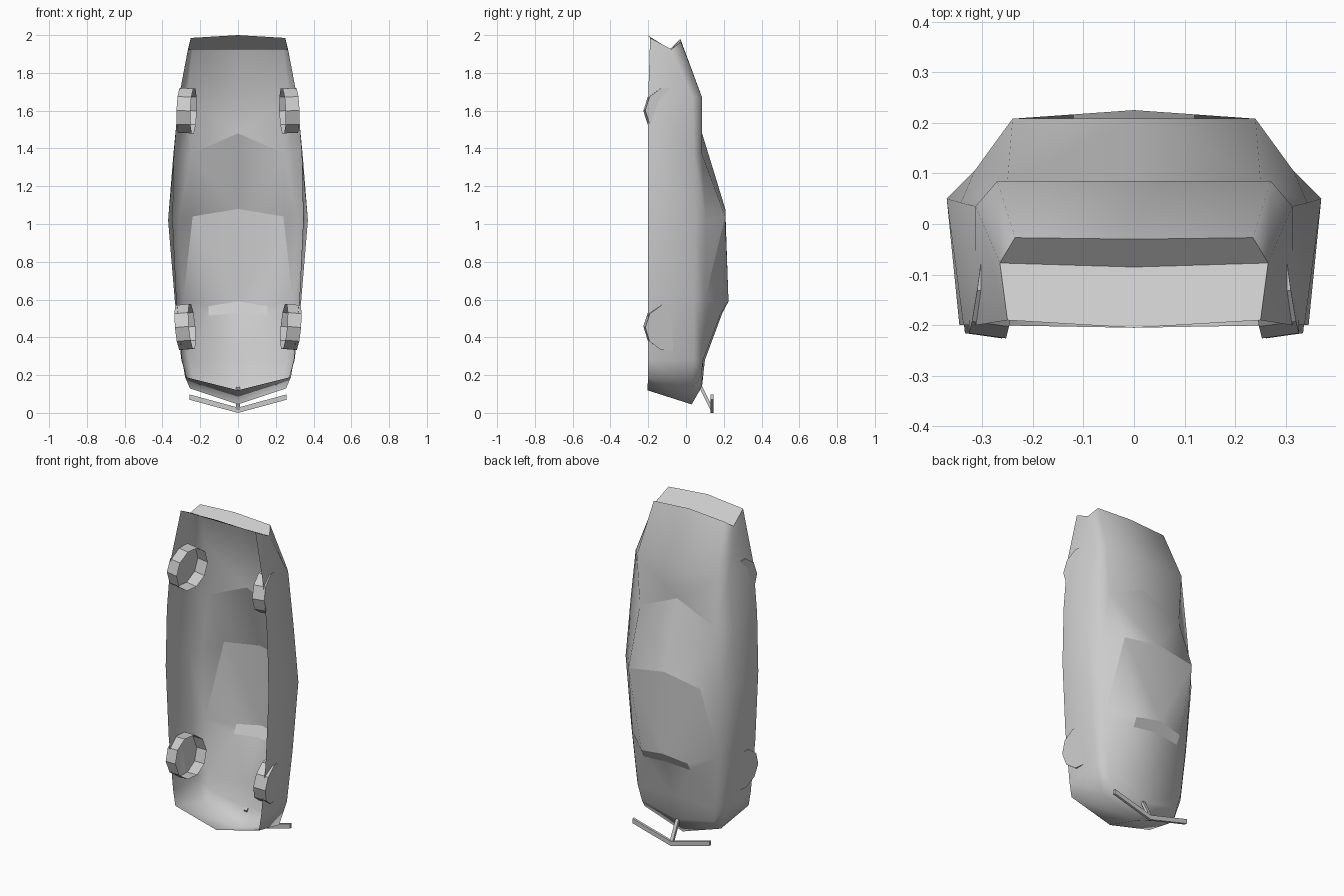
import bpy, bmesh, math
from mathutils import Vector, Matrix

if "Cube" in bpy.data.objects:
    bpy.data.objects.remove(bpy.data.objects["Cube"])

grey = bpy.data.materials.new("plain grey")
grey.use_nodes = True
grey.diffuse_color = (0.6, 0.6, 0.6, 1)
grey.node_tree.nodes["Principled BSDF"].inputs["Base Color"].default_value = (0.6, 0.6, 0.6, 1)


def add_object(name, bm, smooth=False):
    bmesh.ops.recalc_face_normals(bm, faces=bm.faces)
    for f in bm.faces:
        f.smooth = smooth
    mesh = bpy.data.meshes.new(name)
    bm.to_mesh(mesh)
    bm.free()
    mesh.materials.append(grey)
    obj = bpy.data.objects.new(name, mesh)
    bpy.context.collection.objects.link(obj)
    return obj


# Half cross-sections from nose to tail: bottom, shoulder, hood edge, centre
sections = {
    "n": [(.25, -.19, 1.985), (.265, -.077, 1.925), (.235, -.027, 1.965), (0, -.03, 1.98)],
    "f": [(.312, -.2, 1.67), (.313, .035, 1.67), (.27, .085, 1.67), (0, .085, 1.67)],
    "w": [(.337, -.2, 1.37), (.342, .042, 1.37), (.25, .085, 1.37), (0, .085, 1.48)],
    "m": [(.345, -.2, 1.02), (.37, .05, 1.02), (.315, .105, 1.02), (0, .208, 1.08)],
    "r": [(.325, -.2, .6), (.335, .045, .6), (.29, .1, .6), (0, .225, .59)],
    "d": [(.295, -.2, .28), (.3, .04, .28), (.26, .09, .28), (0, .1, .28)],
    "t": [(.28, -.2, .19), (.255, .03, .13), (.24, .08, .19), (0, .085, .14)],
}
points = {s + k: p for s, row in sections.items() for k, p in zip("BSHC", row)}
# Roof corners, rear lip, and centre points of the nose and tail panels
points.update({
    "mR": (.24, .208, 1.04), "rR": (.155, .207, .565),
    "sR": (.155, .18, .515), "sC": (0, .193, .53),
    "nX": (0, -.085, 1.925), "nY": (0, -.205, 2.0),
    "tX": (0, .03, .045), "tY": (0, -.205, .12),
})

# Body shell, open underneath, built as a half and mirrored
bm = bmesh.new()
v = {k: bm.verts.new(p) for k, p in points.items()}
stations = "nfwmrdt"
faces = []
for a, b in zip(stations, stations[1:]):
    for lo, hi in ("BS", "SH"):
        faces.append([a + lo, a + hi, b + hi, b + lo])
for a, b in ("nf", "fw", "dt"):
    faces.append([a + "H", a + "C", b + "C", b + "H"])
faces += [s.split() for s in (
    "wH wC mC mR", "wH mR mH", "mH mR rH",           # windscreen and side windows
    "mR mC rC rR", "mR rR rH",                       # roof
    "rR rC sC sR", "rH rR sR dH", "sR sC dC dH",     # rear lip and deck
    "nB nY nX nS", "nS nX nC nH",                    # nose panels
    "tB tS tX tY", "tS tH tC tX")]                   # tail panels
for f in faces:
    bm.faces.new([v[k] for k in f])
body = add_object("body_shell", bm, smooth=True)
mirror = body.modifiers.new("mirror", 'MIRROR')
mirror.use_clip = True

# Creases around the glass, roof, rear lip and nose
creases = ("wC wH", "mC mR", "mR rH", "rR rC", "rR sR", "sR sC",
           "nS nX", "nH nC", "nB nS", "nS nH")
order = list(points)
crease_keys = {frozenset(order.index(k) for k in pair.split()) for pair in creases}
for edge in body.data.edges:
    edge.use_edge_sharp = frozenset(edge.vertices) in crease_keys


# Wheels: ten-sided tubes, closed on the outer side only
def wheel(name, side, x, z, toe):
    bm = bmesh.new()
    place = (Matrix.Translation((side * x, -.097, z))
             @ Matrix.Rotation(side * math.radians(8), 4, 'Z')
             @ Matrix.Rotation(side * math.radians(toe), 4, 'Y'))
    rings = []
    for depth in (-.037, .037):
        ring = []
        for i in range(10):
            a = i * math.tau / 10
            rim = Vector((side * depth, -.125 * math.cos(a), .125 * math.sin(a)))
            ring.append(bm.verts.new(place @ rim))
        rings.append(ring)
    inner, outer = rings
    for i in range(10):
        j = (i + 1) % 10
        bm.faces.new((inner[i], inner[j], outer[j], outer[i]))
    bm.faces.new(outer)
    add_object(name, bm)


for side, label in ((1, "left"), (-1, "right")):
    wheel("front_wheel_" + label, side, .272, 1.6, -2)
    wheel("rear_wheel_" + label, side, .28, .455, 5)


# Solid bar swept between rectangular sections
def bar(name, rows):
    bm = bmesh.new()
    rings = [[bm.verts.new(p) for p in row] for row in rows]
    for r, s in zip(rings, rings[1:]):
        for i in range(4):
            j = (i + 1) % 4
            bm.faces.new((r[i], r[j], s[j], s[i]))
    bm.faces.new(rings[0])
    bm.faces.new(rings[-1])
    add_object(name, bm)


# Swept-back rear wing and its central strut
bar("rear_wing", [[(x, .13, z), (x, .145, z), (x, .145, z + .028), (x, .13, z + .028)]
                  for x, z in ((-.258, .07), (0, 0), (.258, .07))])
bar("wing_strut", [[(-.01, y, z), (.01, y, z), (.01, y + .012, z + .012), (-.01, y + .012, z + .012)]
                   for y, z in ((.07, .135), (.13, .015))])
